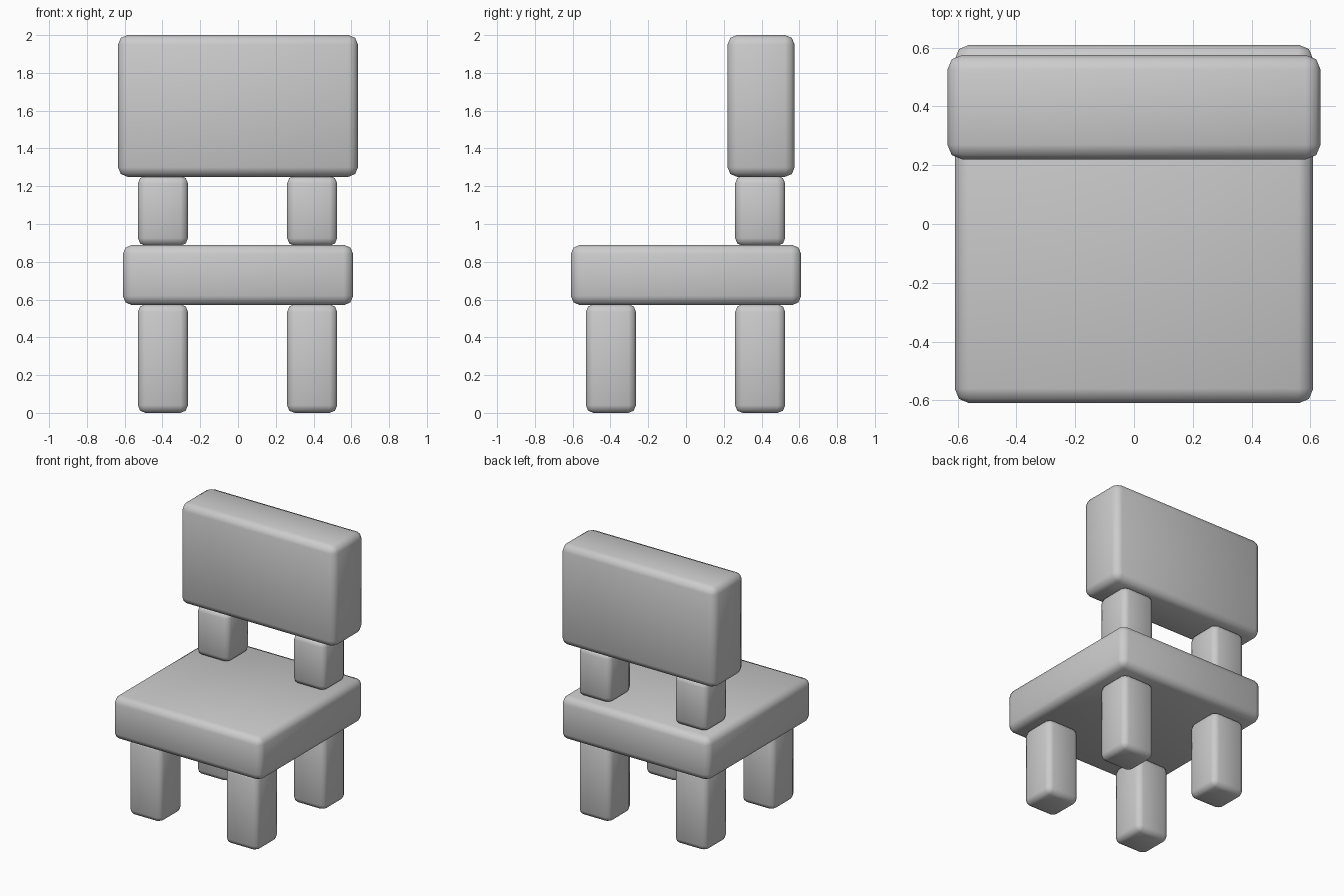
import bpy

if "Cube" in bpy.data.objects:
    bpy.data.objects.remove(bpy.data.objects["Cube"])

grey = bpy.data.materials.new("plain_grey")
grey.diffuse_color = (0.6, 0.6, 0.6, 1)
grey.use_nodes = True
grey.node_tree.nodes["Principled BSDF"].inputs["Base Color"].default_value = grey.diffuse_color


def block(name, lo, hi, bevel):
    """Soft-edged block spanning two opposite corners."""
    centre = [(a + b) / 2 for a, b in zip(lo, hi)]
    bpy.ops.mesh.primitive_cube_add(size=1, location=centre)
    ob = bpy.context.object
    ob.name = name
    ob.scale = [b - a for a, b in zip(lo, hi)]
    bpy.ops.object.transform_apply(location=False, rotation=False, scale=True)
    mod = ob.modifiers.new("soft_edges", 'BEVEL')
    mod.width = bevel
    mod.segments = 2
    ob.data.materials.append(grey)
    bpy.ops.object.shade_smooth()
    return ob


# Seat slab and backrest
block("seat", (-0.61, -0.61, 0.57), (0.61, 0.61, 0.89), 0.05)
block("backrest", (-0.635, 0.22, 1.25), (0.635, 0.575, 2.0), 0.05)

# Legs and backrest posts, mirrored left and right
for side, x0, x1 in (("left", -0.53, -0.265), ("right", 0.26, 0.525)):
    block("front_leg_" + side, (x0, -0.53, 0), (x1, -0.265, 0.575), 0.04)
    block("back_leg_" + side, (x0, 0.26, 0), (x1, 0.525, 0.575), 0.04)
    block("back_post_" + side, (x0, 0.26, 0.885), (x1, 0.525, 1.255), 0.04)
